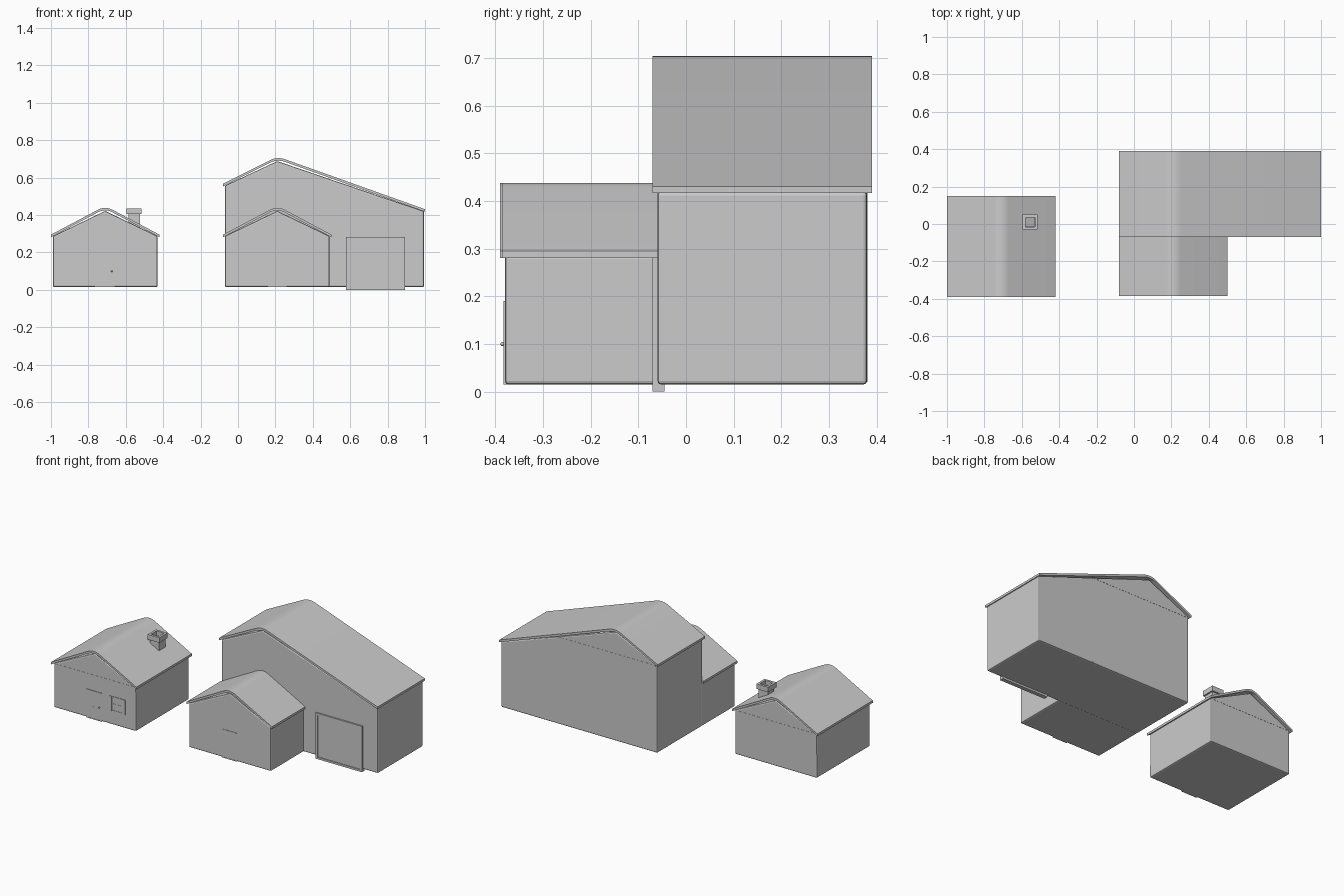
import bpy, bmesh
from mathutils import Vector

if "Cube" in bpy.data.objects:
    bpy.data.objects.remove(bpy.data.objects["Cube"])


def finish(name, bm, smooth=False, bevel=0):
    bmesh.ops.recalc_face_normals(bm, faces=bm.faces[:])
    me = bpy.data.meshes.new(name)
    bm.to_mesh(me)
    bm.free()
    ob = bpy.data.objects.new(name, me)
    bpy.context.collection.objects.link(ob)
    if bevel:
        m = ob.modifiers.new("edge", 'BEVEL')
        m.width, m.segments = bevel, 2
        m.limit_method = 'ANGLE'
    if smooth:
        bpy.ops.object.select_all(action='DESELECT')
        bpy.context.view_layer.objects.active = ob
        ob.select_set(True)
        bpy.ops.object.shade_smooth_by_angle(angle=0.6)
    return ob


def extrude_xz(name, pts, y0, y1, smooth=False, bevel=0):
    """Extrude an x/z outline from y0 to y1."""
    bm = bmesh.new()
    face = bm.faces.new([bm.verts.new((x, y0, z)) for x, z in pts])
    r = bmesh.ops.extrude_face_region(bm, geom=[face])
    verts = [v for v in r['geom'] if isinstance(v, bmesh.types.BMVert)]
    bmesh.ops.translate(bm, vec=(0, y1 - y0, 0), verts=verts)
    return finish(name, bm, smooth, bevel)


def box(name, x0, x1, y0, y1, z0, z1):
    return extrude_xz(name, [(x0, z0), (x1, z0), (x1, z1), (x0, z1)], y0, y1)


def roof(name, left, apex, right, y0, y1, thick=0.014, r=0.045):
    """Thin roof shell with a rounded ridge; the points lie on the top surface."""
    l, a, e = Vector(left), Vector(apex), Vector(right)
    p, q = a + (l - a).normalized() * r, a + (e - a).normalized() * r
    top = [l]
    for i in range(9):
        t = i / 8
        top.append(p * (1 - t) ** 2 + a * 2 * t * (1 - t) + q * t * t)
    top.append(e)
    under = [v - Vector((0, thick)) for v in reversed(top)]
    return extrude_xz(name, top + under, y0, y1, True)


def walls(name, x0, x1, z_left, apex, z_right, y0, y1, r=0.02):
    """Gabled wall block tucked under the roof."""
    pts = [(x0, 0.015), (x1, 0.015), (x1, z_right), apex, (x0, z_left)]
    return extrude_xz(name, pts, y0, y1, bevel=0.008)


def frame(name, x0, x1, y0, y1, z0, z1, w):
    for part, d in (("left", (x0, x0 + w, z0, z1)), ("right", (x1 - w, x1, z0, z1)),
                    ("top", (x0 + w, x1 - w, z1 - w, z1)),
                    ("bottom", (x0 + w, x1 - w, z0, z0 + w))):
        box(name + "_" + part, d[0], d[1], y0, y1, d[2], d[3])


# Small house
walls("cottage_walls", -0.99, -0.43, 0.287, (-0.71, 0.422), 0.287, -0.38, 0.14)
roof("cottage_roof", (-1.0, 0.295), (-0.71, 0.449), (-0.42, 0.295), -0.39, 0.15)
for side, y in (("front", -0.38), ("back", 0.14)):
    box("cottage_gable_seam_" + side, -0.98, -0.44, y - 0.001, y + 0.001, 0.283, 0.287)

# Cottage door with a middle rail and round knob
box("cottage_door", -0.76, -0.665, -0.3825, -0.37, 0.017, 0.185)
frame("cottage_door_frame", -0.765, -0.66, -0.3835, -0.37, 0.015, 0.19, 0.005)
box("cottage_door_rail", -0.75, -0.68, -0.3832, -0.38, 0.088, 0.092)
bm = bmesh.new()
bmesh.ops.create_uvsphere(bm, u_segments=12, v_segments=8, radius=0.0045)
bmesh.ops.translate(bm, vec=(-0.675, -0.385, 0.1), verts=bm.verts[:])
finish("cottage_door_knob", bm, True)

# Cottage window with bars and shutters
box("window_glass", -0.585, -0.525, -0.381, -0.37, 0.105, 0.185)
frame("window_frame", -0.59, -0.52, -0.383, -0.37, 0.1, 0.19, 0.006)
box("window_bar_across", -0.584, -0.526, -0.3825, -0.37, 0.143, 0.147)
box("window_bar_upright", -0.557, -0.553, -0.3825, -0.37, 0.106, 0.184)
for side, x in (("left", -0.61), ("right", -0.518)):
    box("window_shutter_" + side, x, x + 0.018, -0.3835, -0.37, 0.1, 0.19)


# Hollow chimney: square stem and a wider cap
def square_tube(name, cx, cy, r_out, r_in, z0, z1):
    bm = bmesh.new()
    rings = []
    for r, z in ((r_out, z0), (r_out, z1), (r_in, z1), (r_in, z0)):
        rings.append([bm.verts.new((cx + sx * r, cy + sy * r, z))
                      for sx, sy in ((-1, -1), (1, -1), (1, 1), (-1, 1))])
    for k in range(4):
        a, b = rings[k], rings[(k + 1) % 4]
        for i in range(4):
            j = (i + 1) % 4
            bm.faces.new((a[i], a[j], b[j], b[i]))
    finish(name, bm)


square_tube("chimney_stem", -0.555, 0.01, 0.031, 0.024, 0.31, 0.41)
square_tube("chimney_cap", -0.555, 0.01, 0.04, 0.026, 0.405, 0.436)

# Large house with the long right slope
walls("main_house_walls", -0.07, 0.995, 0.557, (0.21, 0.688), 0.42, -0.06, 0.38)
roof("main_house_roof", (-0.08, 0.567), (0.21, 0.713), (1.0, 0.431), -0.07, 0.39)
box("main_back_upright_seam", 0.606, 0.612, 0.379, 0.381, 0.02, 0.55)
box("main_back_gable_seam", -0.06, 0.612, 0.379, 0.381, 0.548, 0.553)

# Front wing
walls("wing_walls", -0.07, 0.49, 0.287, (0.21, 0.422), 0.287, -0.38, -0.05)
roof("wing_roof", (-0.08, 0.295), (0.21, 0.449), (0.5, 0.295), -0.385, -0.055)
box("wing_door", 0.165, 0.255, -0.3815, -0.37, 0.017, 0.185)
frame("wing_door_frame", 0.16, 0.26, -0.3825, -0.37, 0.015, 0.19, 0.005)

# Garage door
frame("garage_frame", 0.578, 0.893, -0.07, -0.045, 0.0, 0.282, 0.012)
box("garage_door", 0.588, 0.883, -0.064, -0.05, 0.006, 0.272)
